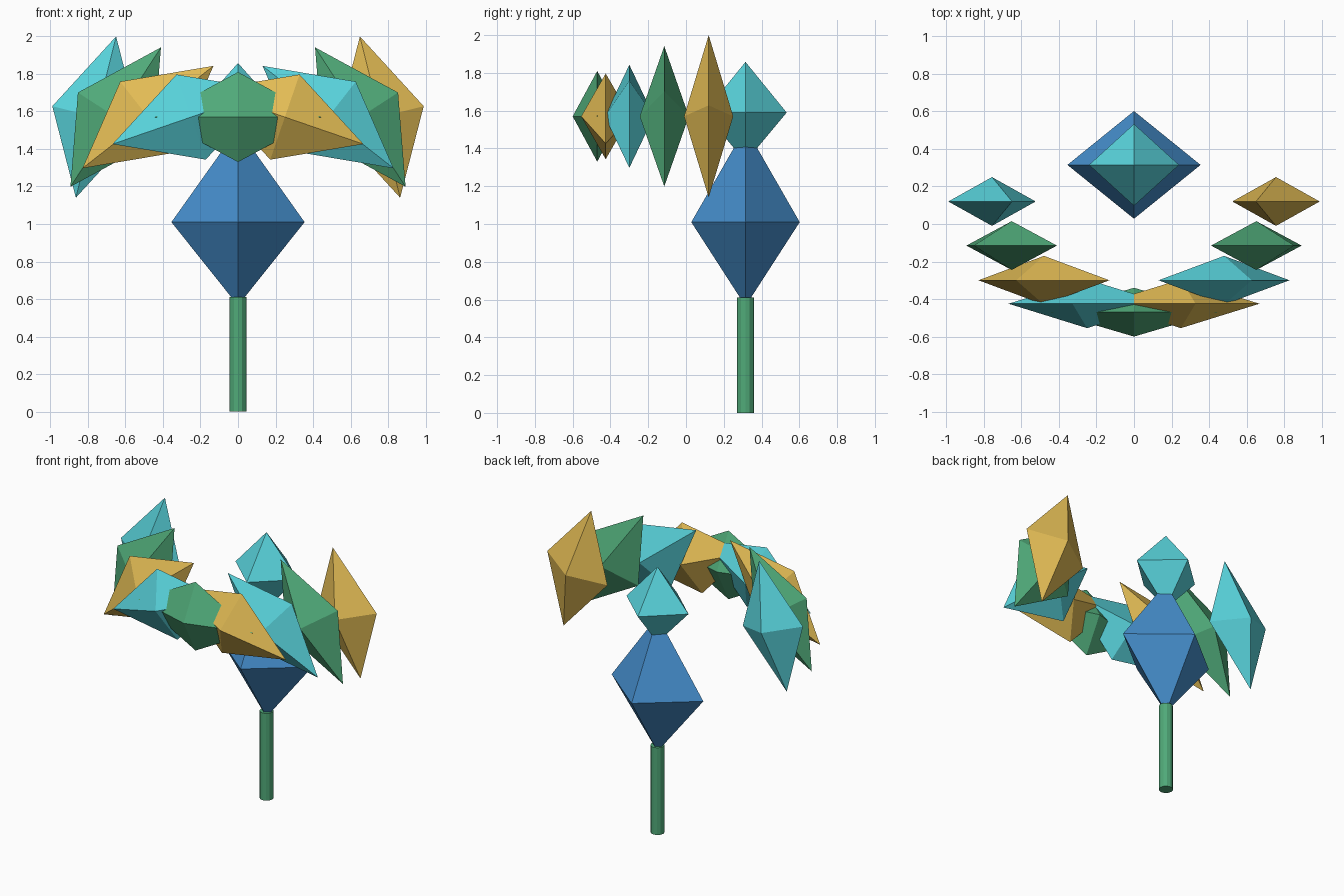
import bpy, bmesh, math
from mathutils import Matrix

if "Cube" in bpy.data.objects:
    bpy.data.objects.remove(bpy.data.objects["Cube"])


def material(name, rgb):
    m = bpy.data.materials.new(name)
    m.diffuse_color = (*rgb, 1)
    m.use_nodes = True
    m.node_tree.nodes["Principled BSDF"].inputs["Base Color"].default_value = m.diffuse_color
    return m


CYAN = material("cyan", (0.10, 0.66, 0.72))
GREEN = material("green", (0.08, 0.40, 0.19))
GOLD = material("gold", (0.76, 0.50, 0.09))
BLUE = material("blue", (0.06, 0.27, 0.60))


def finish(name, bm, mat):
    bmesh.ops.recalc_face_normals(bm, faces=bm.faces)
    me = bpy.data.meshes.new(name)
    bm.to_mesh(me)
    bm.free()
    me.materials.append(mat)
    ob = bpy.data.objects.new(name, me)
    bpy.context.collection.objects.link(ob)
    return ob


def gem(name, loc, rx, ry, up, down, mat, tilt=0.0):
    """Four-sided double pyramid, tilted about the y axis."""
    bm = bmesh.new()
    ring = [bm.verts.new(p) for p in ((rx, 0, 0), (0, ry, 0), (-rx, 0, 0), (0, -ry, 0))]
    tips = [bm.verts.new((0, 0, up)), bm.verts.new((0, 0, -down))]
    for tip in tips:
        for i in range(4):
            bm.faces.new((ring[i], ring[(i + 1) % 4], tip))
    bm.transform(Matrix.Translation(loc) @ Matrix.Rotation(math.radians(tilt), 4, 'Y'))
    return finish(name, bm, mat)


AXIS_Y = 0.315

# Stem
bm = bmesh.new()
bmesh.ops.create_cone(bm, cap_ends=True, segments=12, radius1=0.045, radius2=0.045,
                      depth=0.61, matrix=Matrix.Translation((0, AXIS_Y, 0.305)))
finish("stem", bm, GREEN)

# Body and head
gem("body", (0, AXIS_Y, 1.01), 0.355, 0.287, 0.50, 0.445, BLUE)
gem("head", (0, AXIS_Y, 1.59), 0.24, 0.218, 0.268, 0.262, CYAN)

# Fan of gems: x, y, tilt, right colour, left colour
FAN = [
    (0.757, 0.12, 14, GOLD, CYAN),
    (0.652, -0.115, 33, GREEN, GREEN),
    (0.48, -0.30, 52, CYAN, GOLD),
    (0.25, -0.425, 71, GOLD, CYAN),
]
for i, (x, y, tilt, right, left) in enumerate(FAN, 1):
    for side, label, mat in ((1, "right", right), (-1, "left", left)):
        gem(f"fan_gem_{label}_{i}", (side * x, y, 1.57), 0.24, 0.13,
            0.443, 0.443, mat, -side * tilt)
gem("fan_gem_centre", (0, -0.47, 1.57), 0.24, 0.13, 0.443, 0.443, GREEN, 90)
